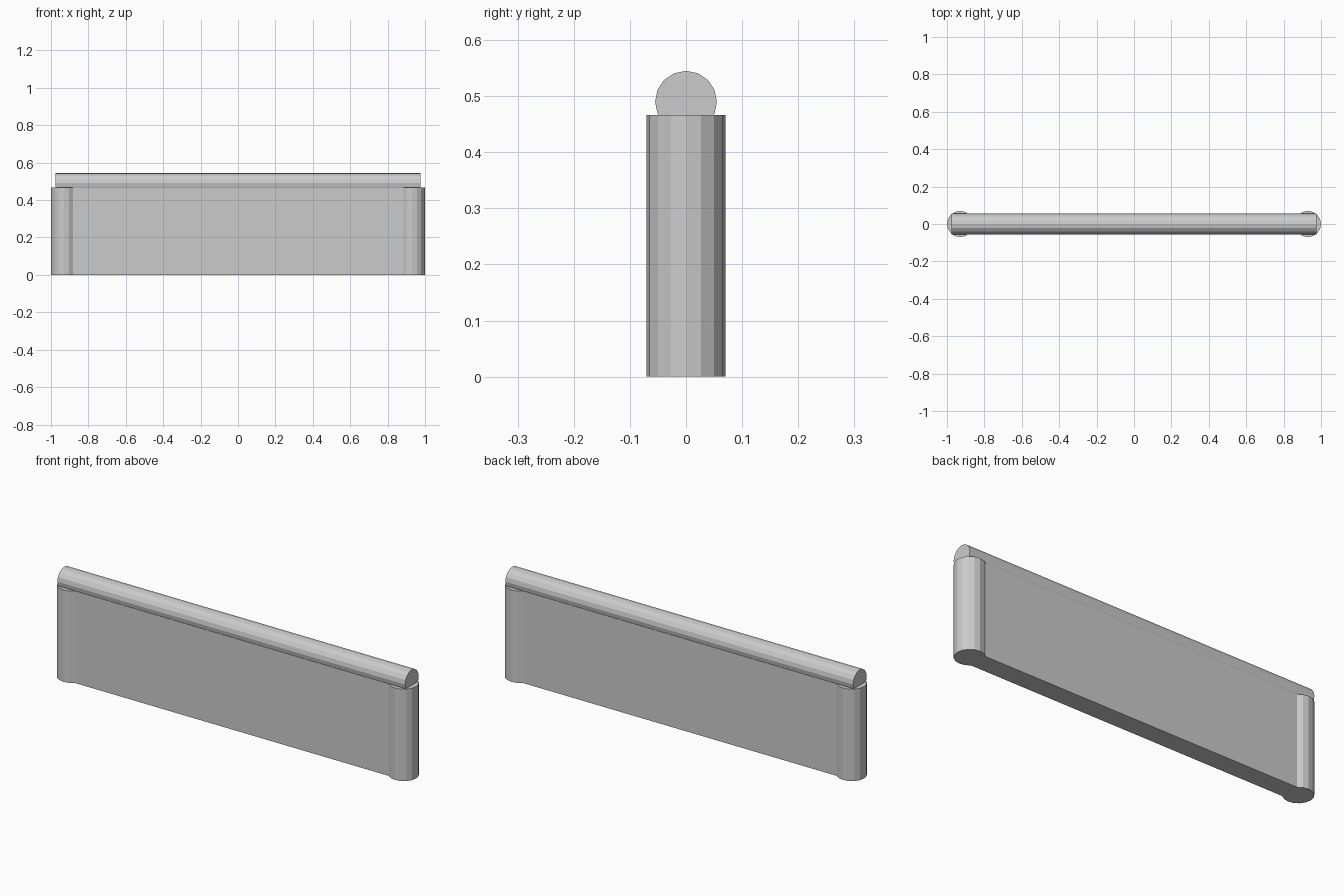
import bpy
from math import pi

if "Cube" in bpy.data.objects:
    bpy.data.objects.remove(bpy.data.objects["Cube"])

POST_X, POST_R, TOP = 0.93, 0.07, 0.466


def cylinder(name, radius, length, location, rotation=(0, 0, 0)):
    bpy.ops.mesh.primitive_cylinder_add(vertices=16, radius=radius, depth=length,
                                        location=location, rotation=rotation)
    bpy.context.object.name = name


# Round end posts
for side, label in ((-1, "left"), (1, "right")):
    cylinder(label + "_post", POST_R, TOP, (side * POST_X, 0, TOP / 2))

# Solid wall panel between the post centres
bpy.ops.mesh.primitive_cube_add(size=1, location=(0, 0, TOP / 2))
panel = bpy.context.object
panel.name = "wall_panel"
panel.scale = (2 * POST_X, 0.1, TOP)
bpy.ops.object.transform_apply(location=False, rotation=False, scale=True)

# Round top rail, sunk slightly into the wall
cylinder("top_rail", 0.055, 1.95, (0, 0, 0.49), (0, pi / 2, 0))
